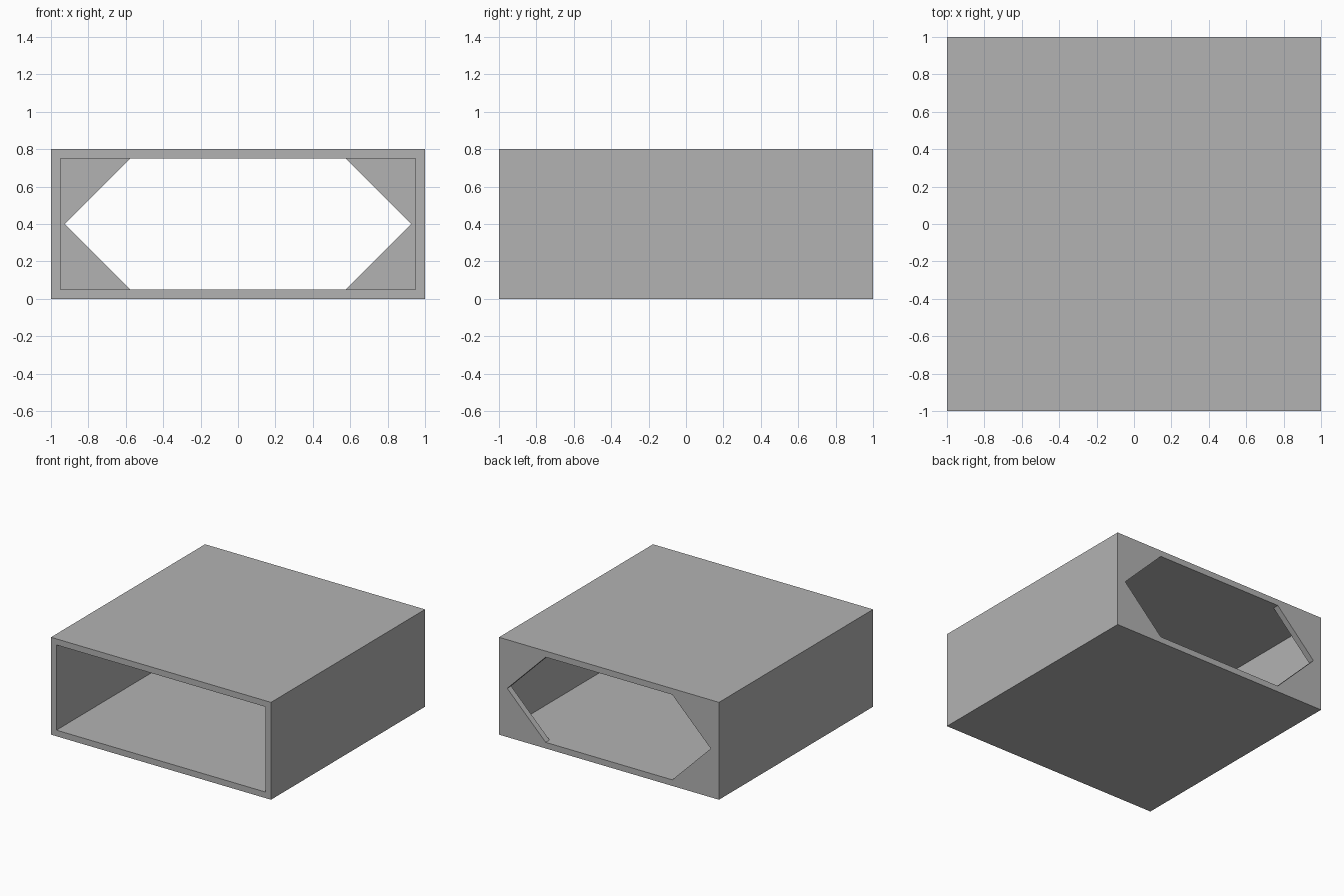
import bpy, bmesh

cube = bpy.data.objects.get("Cube")
if cube:
    bpy.data.objects.remove(cube, do_unlink=True)

W, D, H = 2.0, 2.0, 0.8     # outer size
T = 0.05                    # wall thickness
TIP, SHOULDER = 0.925, 0.575  # half widths of the six-sided opening

grey = bpy.data.materials.new("light_grey")
grey.use_nodes = True
grey.diffuse_color = (0.45, 0.45, 0.45, 1)
grey.node_tree.nodes["Principled BSDF"].inputs["Base Color"].default_value = grey.diffuse_color


def rect(half_w, low, high):
    return [(-half_w, low), (half_w, low), (half_w, high), (-half_w, high)]


def prism(name, faces, y0, y1):
    """Extrude faces, given as lists of (x, z) points, from y0 to y1."""
    bm = bmesh.new()
    for points in faces:
        bm.faces.new([bm.verts.new((x, y0, z)) for x, z in points])
    bmesh.ops.remove_doubles(bm, verts=bm.verts[:], dist=0.0001)
    ext = bmesh.ops.extrude_face_region(bm, geom=bm.faces[:], use_keep_orig=True)
    moved = [g for g in ext["geom"] if isinstance(g, bmesh.types.BMVert)]
    bmesh.ops.translate(bm, verts=moved, vec=(0, y1 - y0, 0))
    bmesh.ops.recalc_face_normals(bm, faces=bm.faces[:])
    mesh = bpy.data.meshes.new(name)
    bm.to_mesh(mesh)
    bm.free()
    mesh.materials.append(grey)
    obj = bpy.data.objects.new(name, mesh)
    bpy.context.collection.objects.link(obj)
    return obj


# Rectangular sleeve, its rim mitred at the corners
outer = rect(W / 2, 0, H)
inner = rect(W / 2 - T, T, H - T)
rim = [[outer[i], outer[(i + 1) % 4], inner[(i + 1) % 4], inner[i]] for i in range(4)]
prism("sleeve", rim, -D / 2, D / 2)

# Notched panels that narrow the back to a six-sided opening
for side, name in ((1, "left_back_panel"), (-1, "right_back_panel")):
    wall = side * (W / 2 - T)
    tip = (side * TIP, H / 2)
    halves = [[(wall, z), (side * SHOULDER, z), tip, (wall, H / 2)] for z in (T, H - T)]
    prism(name, halves, D / 2 - T, D / 2)
